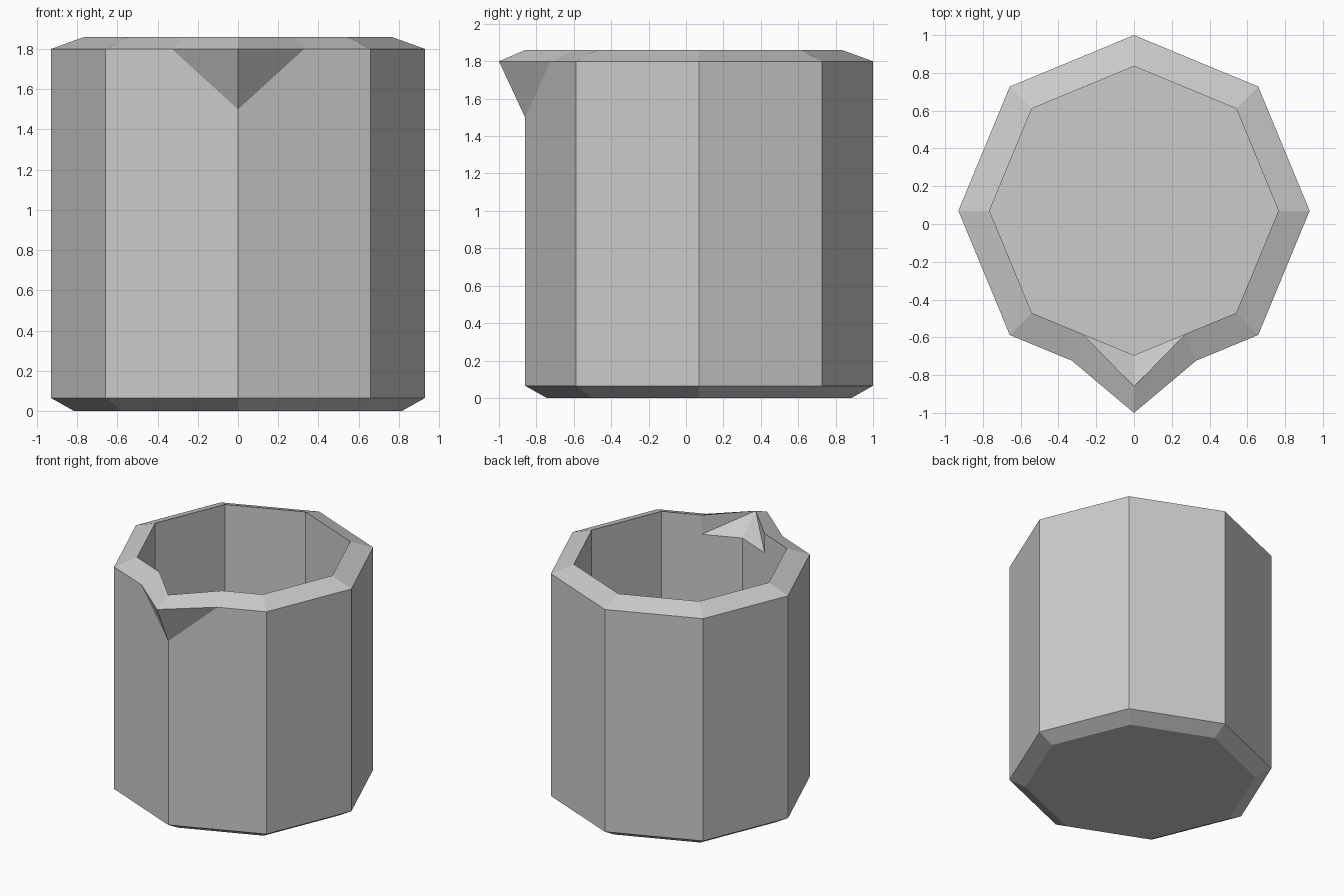
import bpy, bmesh
from math import sin, cos, pi

if "Cube" in bpy.data.objects:
    bpy.data.objects.remove(bpy.data.objects["Cube"])

CY = 0.07           # centre of the octagon; the spout balances it to y = 0
R_OUT, R_IN, R_BASE = 0.93, 0.765, 0.815
bm = bmesh.new()


def corner(r, k, z):
    """Octagon corner k, counted from the front (-y) corner."""
    a = -pi / 2 + k * pi / 4
    return (r * cos(a), CY + r * sin(a), z)


def mid(r, s, z):
    """Middle of the front panel on side s."""
    p, q = corner(r, 0, z), corner(r, s, z)
    return tuple((a + b) / 2 for a, b in zip(p, q))


def face(*pts):
    bm.faces.new([bm.verts.new(p) for p in pts])


# base, inner floor and bottom chamfer
face(*[corner(R_BASE, k, 0) for k in range(8)])
face(*[corner(R_IN, k, 0.15) for k in range(8)])
for k in range(8):
    face(corner(R_BASE, k, 0), corner(R_BASE, k + 1, 0),
         corner(R_OUT, k + 1, 0.065), corner(R_OUT, k, 0.065))

# plain wall panels: outside, sloped rim, inside
for k in range(1, 7):
    rings = [(R_OUT, 0.065), (R_OUT, 1.8), (R_IN, 1.86), (R_IN, 0.15)]
    for (r0, z0), (r1, z1) in zip(rings, rings[1:]):
        face(corner(r0, k, z0), corner(r0, k + 1, z0),
             corner(r1, k + 1, z1), corner(r1, k, z1))

# two front panels with the pouring spout
tip_out, tip_in = (0, -1, 1.8), (0, -0.86, 1.86)
low_out, low_in = corner(R_OUT, 0, 1.5), corner(R_IN, 0, 1.71)
for s in (-1, 1):
    m_out, m_in, m_low = mid(R_OUT, s, 1.8), mid(R_IN, s, 1.86), mid(R_IN, s, 1.71)
    c_out, c_in = corner(R_OUT, s, 1.8), corner(R_IN, s, 1.86)
    face(corner(R_OUT, s, 0.065), c_out, m_out, low_out, corner(R_OUT, 0, 0.065))
    face(corner(R_IN, s, 0.15), c_in, m_in, m_low, low_in, corner(R_IN, 0, 0.15))
    face(c_out, m_out, m_in, c_in)
    face(m_out, tip_out, tip_in, m_in)
    face(m_out, tip_out, low_out)
    face(m_in, m_low, tip_in)
    face(m_low, low_in, tip_in)

bmesh.ops.remove_doubles(bm, verts=bm.verts, dist=0.0005)
bmesh.ops.recalc_face_normals(bm, faces=bm.faces)
mesh = bpy.data.meshes.new("jug")
bm.to_mesh(mesh)
bm.free()
bpy.context.collection.objects.link(bpy.data.objects.new("jug", mesh))
